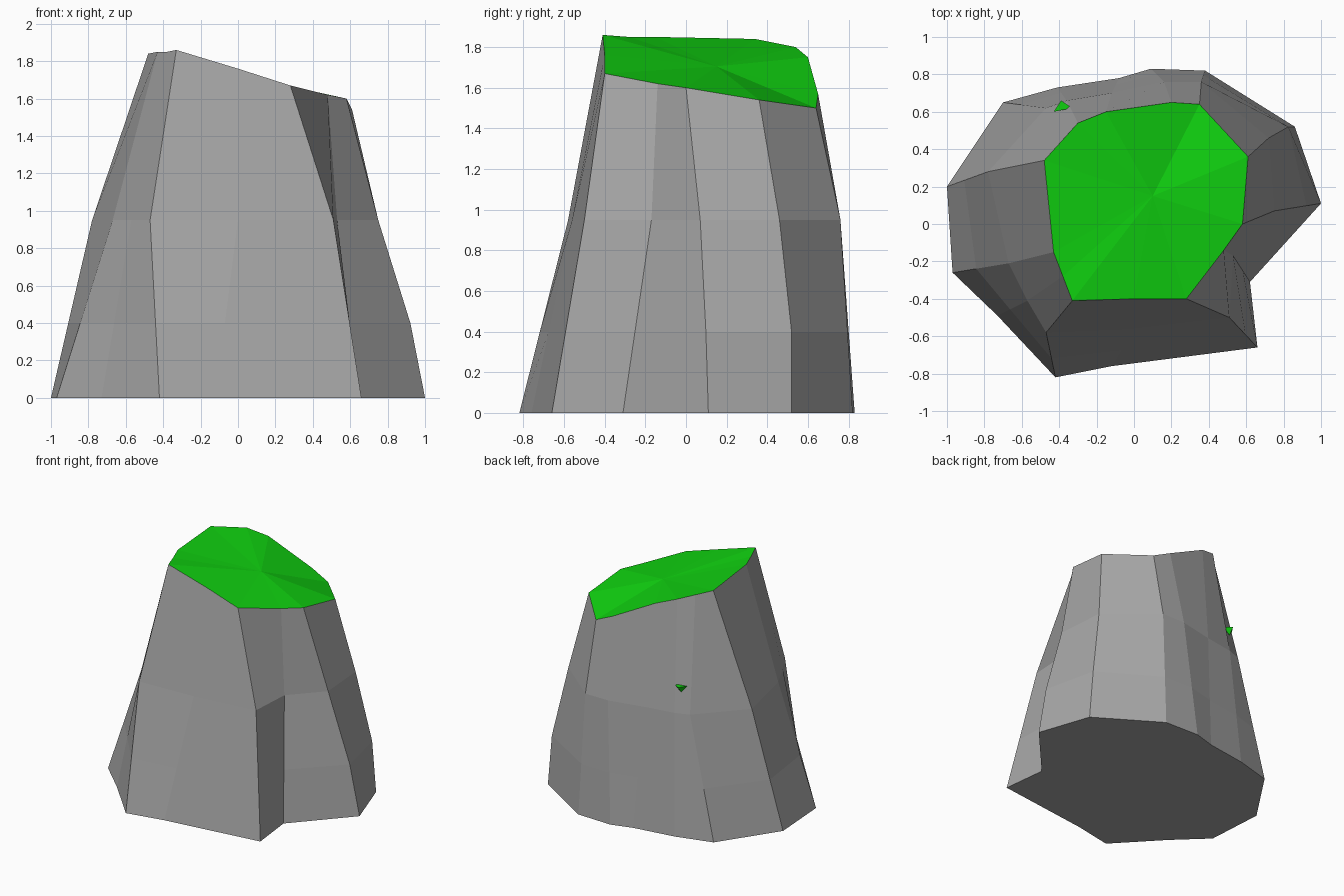
import bpy
import bmesh
from mathutils import Vector

# Remove the default cube only
cube = bpy.data.objects.get("Cube")
if cube:
    bpy.data.objects.remove(cube, do_unlink=True)


def make_material(name, colour):
    material = bpy.data.materials.new(name)
    material.use_nodes = True
    material.diffuse_color = colour
    shader = material.node_tree.nodes["Principled BSDF"]
    shader.inputs["Base Color"].default_value = colour
    return material


stone = make_material("stone grey", (.38, .38, .38, 1))
grass = make_material("grass green", (.005, .63, .005, 1))


def make_object(name, mesh_data, materials):
    mesh = bpy.data.meshes.new(name)
    bmesh.ops.recalc_face_normals(mesh_data, faces=mesh_data.faces)
    mesh_data.to_mesh(mesh)
    mesh_data.free()
    for material in materials:
        mesh.materials.append(material)
    obj = bpy.data.objects.new(name, mesh)
    bpy.context.collection.objects.link(obj)
    return obj


# Rock ridges, counterclockwise: foot (x, y), waist (x, y), rim (x, y, z)
ridges = [
    ((-.42, -.82), (-.47, -.58), (-.33, -.41, 1.86)),
    ((-.12, -.76), (0, -.56), (0, -.4, 1.76)),
    ((.66, -.66), (.51, -.5), (.28, -.4, 1.67)),
    ((.62, -.31), (.53, -.17), (.48, -.14, 1.62)),
    ((1, .11), (.75, .07), (.58, 0, 1.6)),
    ((.86, .52), (.72, .46), (.61, .36, 1.54)),
    ((.38, .82), (.36, .76), (.35, .64, 1.5)),
    ((.09, .83), (.16, .76), (.2, .65, 1.57)),
    ((-.08, .78), (-.12, .7), (-.15, .6, 1.75)),
    ((-.41, .73), (-.36, .66), (-.3, .54, 1.8)),
    ((-.7, .65), (-.47, .62), (-.39, .44, 1.82)),
    ((-1, .2), (-.78, .28), (-.48, .34, 1.84)),
    ((-.97, -.26), (-.67, -.21), (-.43, -.15, 1.85)),
    ((-.73, -.49), (-.57, -.41), (-.38, -.28, 1.85)),
]
waist_height = .95


def ridge_points(foot, waist, rim):
    """Return the four points of one ridge, bulging the lower right side."""
    low = Vector((*foot, 0))
    middle = Vector((*waist, waist_height))
    knee = low.lerp(middle, .42)
    if knee.x > .7:
        knee.x *= 1.03
        knee.y *= 1.05
    return low, knee, middle, Vector(rim)


# Rock: loft between neighbouring ridges
bm = bmesh.new()
columns = [[bm.verts.new(point) for point in ridge_points(*ridge)] for ridge in ridges]
peak = bm.verts.new((.1, .15, 1.705))
for index, right in enumerate(columns):
    left = columns[index - 1]
    for level in range(len(right) - 1):
        bm.faces.new((left[level], right[level], right[level + 1], left[level + 1]))
    # Grassy cap, one wedge per ridge
    cap = bm.faces.new((left[-1], right[-1], peak))
    cap.material_index = 1
bm.faces.new([column[0] for column in reversed(columns)])
make_object("rock", bm, [stone, grass])

# Small grass tuft poking out of the back
bm = bmesh.new()
ledge = [bm.verts.new(p) for p in ((-.43, .6, 1.16), (-.33, .62, 1.16), (-.39, .66, 1.16))]
root = bm.verts.new((-.39, .62, 1.11))
ledge_face = bm.faces.new(ledge)
for index, vert in enumerate(ledge):
    tuft_face = bm.faces.new((vert, ledge[index - 1], root))
    tuft_face.material_index = 1
ledge_face.material_index = 1
make_object("grass_tuft", bm, [stone, grass])
